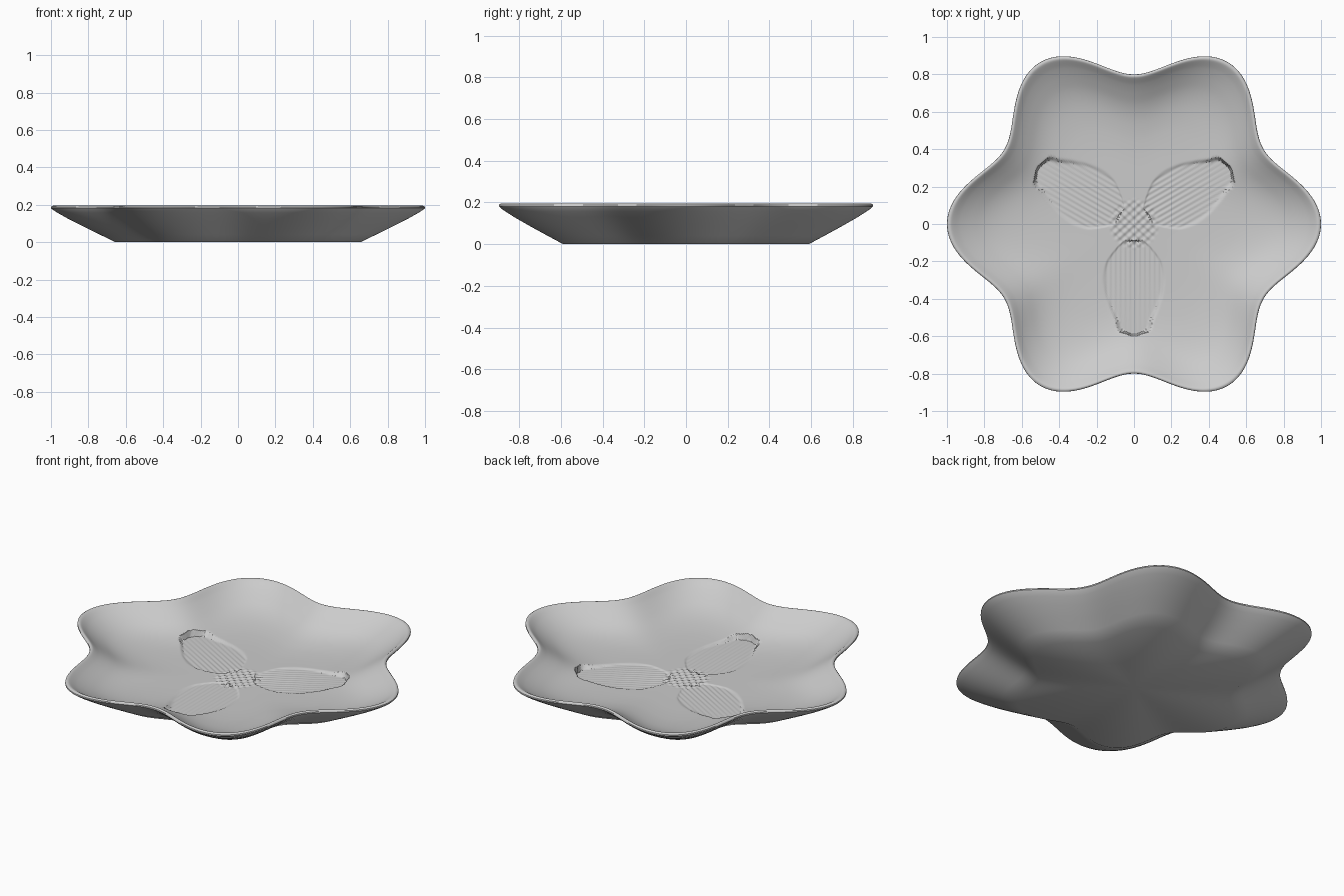
import bpy
import bmesh
from math import sin, cos, pi, hypot, atan2, degrees, radians

if "Cube" in bpy.data.objects:
    bpy.data.objects.remove(bpy.data.objects["Cube"])

SEGMENTS = 384
INNER_RINGS = 140

# Half profile as (share of the outline radius, height)
UNDERSIDE = [(0.655, 0), (0.74, 0.041), (0.83, 0.085), (0.91, 0.126),
             (0.965, 0.157), (0.99, 0.173), (1, 0.182), (0.999, 0.189),
             (0.992, 0.194), (0.985, 0.195), (0.977, 0.192)]
BOWL = [(0, 0.06), (0.4, 0.061), (0.55, 0.066), (0.65, 0.075), (0.73, 0.088),
        (0.8, 0.107), (0.87, 0.135), (0.93, 0.164), (0.97, 0.188)]
# Petal half width against distance from the middle
PETAL = [(0.09, 0.06), (0.13, 0.1), (0.2, 0.15), (0.28, 0.168), (0.36, 0.16),
         (0.44, 0.135), (0.52, 0.1), (0.57, 0.08), (0.6, 0)]


def sample(points, x):
    """Smooth interpolation through a short list of points."""
    last = len(points) - 1
    for i in range(last):
        (x0, y0), (x1, y1) = points[i], points[i + 1]
        if x <= x1:
            def slope(k):
                a, b = points[max(k - 1, 0)], points[min(k + 1, last)]
                return (b[1] - a[1]) / (b[0] - a[0])
            h = x1 - x0
            t = max(0, (x - x0) / h)
            return (y0 * (1 + 2 * t) * (1 - t) ** 2 + y1 * t * t * (3 - 2 * t)
                    + h * (slope(i) * t * (1 - t) ** 2 - slope(i + 1) * t * t * (1 - t)))
    return points[-1][1]


def smooth(t):
    t = min(1, max(0, t))
    return t * t * (3 - 2 * t)


def outline(a):
    """Six-lobed edge of the plate."""
    return 0.9 + 0.1 * cos(6 * a)


def relief(x, y, z):
    """Press three veined petals and a beaded middle into the bowl."""
    r = hypot(x, y)
    if r > 0.64:
        return z
    for k in range(3):
        a = pi / 6 + k * 2 * pi / 3
        u = x * cos(a) + y * sin(a)
        v = y * cos(a) - x * sin(a)
        if 0.09 < u < 0.6:
            inside = smooth((sample(PETAL, u) - abs(v)) / 0.018)
            veins = 0.0013 * cos(2 * pi * v / 0.026)
            z += inside * (0.055 + veins - z)
    beads = 0.004 * cos(2 * pi * x / 0.05) * cos(2 * pi * y / 0.045)
    return z + beads * smooth((0.14 - r) / 0.03)


bm = bmesh.new()


def add_ring(share, height, pressed=False):
    ring = []
    for i in range(SEGMENTS):
        a = 2 * pi * i / SEGMENTS
        r = share * outline(a)
        x, y = r * cos(a), r * sin(a)
        ring.append(bm.verts.new((x, y, relief(x, y, height) if pressed else height)))
    return ring


# Underside and rim, then the bowl from the rim inwards
rings = [add_ring(s, z) for s, z in UNDERSIDE]
for k in range(INNER_RINGS, 0, -1):
    s = 0.97 * k / INNER_RINGS
    rings.append(add_ring(s, sample(BOWL, s), True))
for low, high in zip(rings, rings[1:]):
    for i in range(SEGMENTS):
        j = (i + 1) % SEGMENTS
        bm.faces.new((low[i], low[j], high[j], high[i]))

# Close the foot and the middle of the bowl
foot = bm.verts.new((0, 0, 0))
middle = bm.verts.new((0, 0, relief(0, 0, 0.06)))
for i in range(SEGMENTS):
    j = (i + 1) % SEGMENTS
    bm.faces.new((foot, rings[0][j], rings[0][i]))
    bm.faces.new((middle, rings[-1][i], rings[-1][j]))

mesh = bpy.data.meshes.new("flower_plate")
bm.to_mesh(mesh)
bm.free()
plate = bpy.data.objects.new("flower_plate", mesh)
bpy.context.collection.objects.link(plate)

# Plain grey glaze
grey = bpy.data.materials.new("light_grey")
grey.use_nodes = True
colour = (0.6, 0.6, 0.6, 1)
grey.diffuse_color = colour
grey.node_tree.nodes["Principled BSDF"].inputs["Base Color"].default_value = colour
mesh.materials.append(grey)

bpy.ops.object.select_all(action="DESELECT")
plate.select_set(True)
bpy.context.view_layer.objects.active = plate
bpy.ops.object.shade_smooth_by_angle(angle=radians(40))
